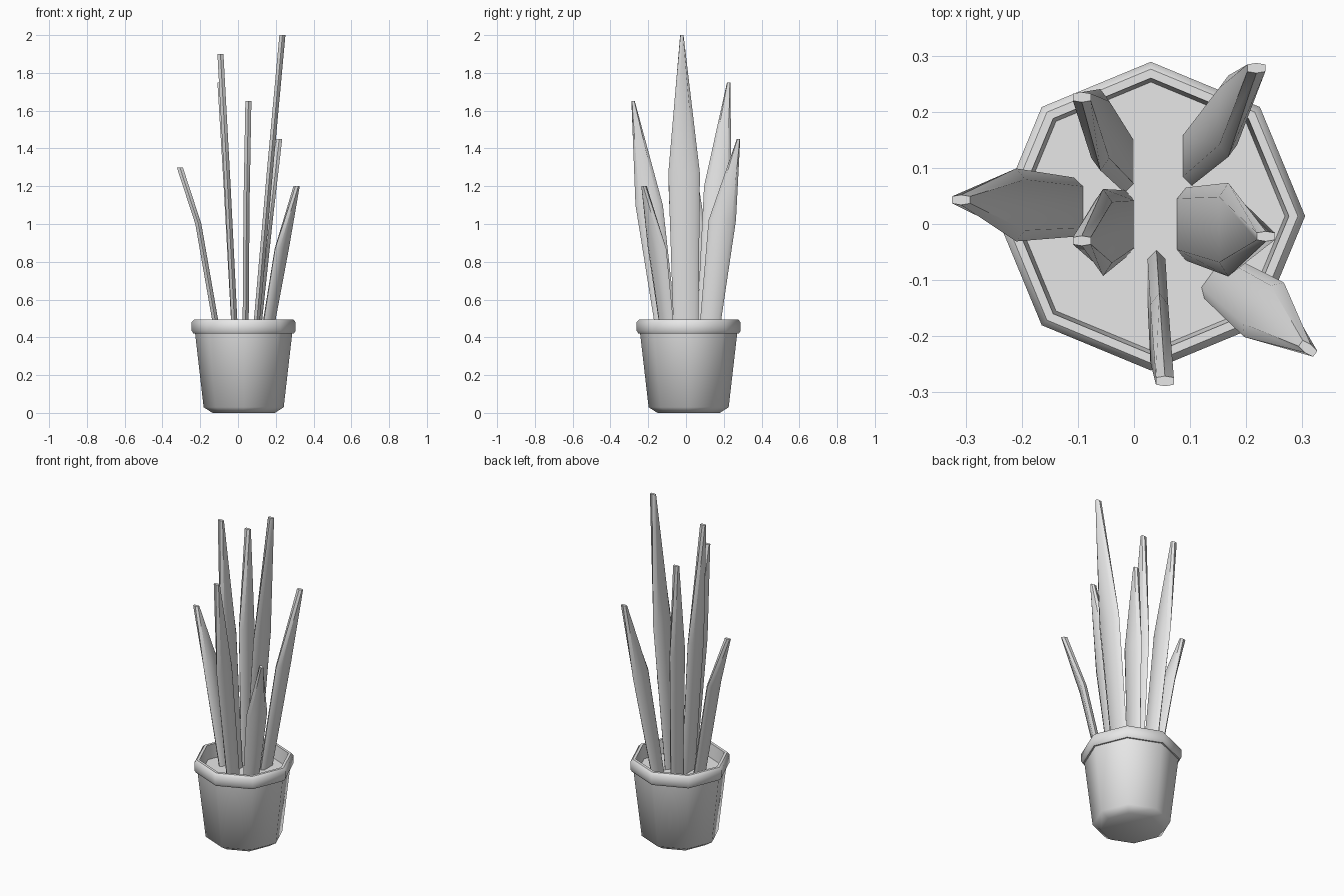
import bpy, bmesh, math
from mathutils import Vector

cube = bpy.data.objects.get("Cube")
if cube:
    bpy.data.objects.remove(cube, do_unlink=True)

# One plain grey for every part
grey = bpy.data.materials.new("light_grey")
grey.use_nodes = True
colour = (0.8, 0.8, 0.8, 1)
grey.diffuse_color = colour
grey.node_tree.nodes["Principled BSDF"].inputs["Base Color"].default_value = colour


def loft(name, rings):
    """Skin a closed solid through rings of equal point count."""
    bm = bmesh.new()
    loops = [[bm.verts.new(p) for p in ring] for ring in rings]
    n = len(loops[0])
    for low, high in zip(loops, loops[1:]):
        for i in range(n):
            j = (i + 1) % n
            bm.faces.new((low[i], low[j], high[j], high[i]))
    bm.faces.new(reversed(loops[0]))
    bm.faces.new(loops[-1])
    bmesh.ops.recalc_face_normals(bm, faces=bm.faces)
    mesh = bpy.data.meshes.new(name)
    bm.to_mesh(mesh)
    bm.free()
    mesh.materials.append(grey)
    obj = bpy.data.objects.new(name, mesh)
    bpy.context.collection.objects.link(obj)
    bpy.ops.object.select_all(action='DESELECT')
    obj.select_set(True)
    bpy.context.view_layer.objects.active = obj
    bpy.ops.object.shade_smooth_by_angle(angle=math.radians(50))
    return obj


def octagon(radius, z):
    return [(0.03 + radius * math.cos(k * math.pi / 4),
             0.014 + radius * math.sin(k * math.pi / 4), z) for k in range(8)]


def leaf_ring(centre, width, turn, thick=0.032):
    """Flat hexagon, wide along y before turning about z."""
    c, s = math.cos(turn), math.sin(turn)
    w, t = width / 2, thick / 2
    outline = [(0, -w), (t, -0.7 * w), (t, 0.7 * w),
               (0, w), (-t, 0.7 * w), (-t, -0.7 * w)]
    return [Vector(centre) + Vector((x * c - y * s, x * s + y * c, 0)) for x, y in outline]


# Pot: foot, tapered wall, rolled rim and inner wall
pot_profile = [(0.165, 0), (0.212, 0.03), (0.257, 0.42), (0.266, 0.42), (0.275, 0.435),
               (0.275, 0.48), (0.262, 0.495), (0.246, 0.495), (0.239, 0.41)]
loft("pot", [octagon(r, z) for r, z in pot_profile])

# Soil: thin slab filling the pot
loft("soil", [octagon(0.237, 0.39), octagon(0.239, 0.412)])

# Leaves: base, middle and tip centres, base and middle widths, turn in degrees
leaves = {
    "right_tall_leaf": ((0.092, 0, 0.4), (0.168, -0.01, 1.27), (0.235, -0.022, 2), 0.13, 0.167, 0),
    "left_leaf": ((-0.105, 0.03, 0.4), (-0.21, 0.034, 1), (-0.308, 0.043, 1.3), 0.105, 0.13, 0),
    "centre_leaf": ((-0.015, 0, 0.4), (-0.055, -0.015, 1.2), (-0.093, -0.03, 1.9), 0.12, 0.155, 0),
    "back_leaf": ((-0.016, 0.11, 0.4), (-0.06, 0.168, 1.2), (-0.093, 0.226, 1.75), 0.11, 0.145, 0),
    "back_side_leaf": ((0.102, 0.12, 0.4), (0.168, 0.192, 1.02), (0.218, 0.278, 1.45), 0.105, 0.145, 0),
    "front_side_leaf": ((0.15, -0.095, 0.4), (0.232, -0.153, 0.87), (0.31, -0.222, 1.2), 0.09, 0.12, -36),
    "front_leaf": ((0.04, -0.1, 0.4), (0.045, -0.195, 1.1), (0.055, -0.28, 1.65), 0.11, 0.145, 0),
}
for name, (base, middle, tip, base_w, mid_w, turn) in leaves.items():
    a = math.radians(turn)
    loft(name, [leaf_ring(base, base_w, a), leaf_ring(middle, mid_w, a),
                leaf_ring(tip, 0.018, a)])
